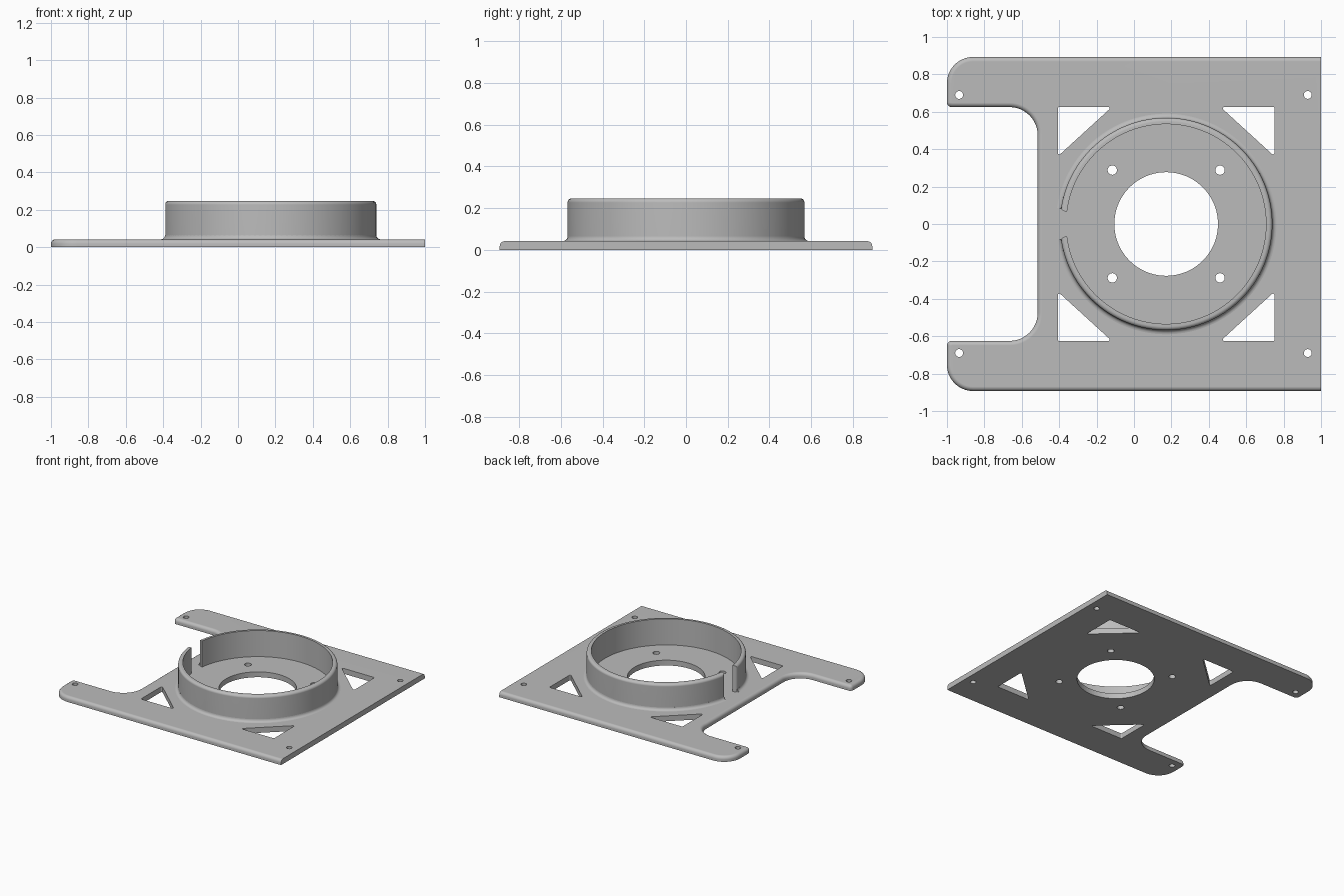
import bpy, bmesh, math
from mathutils import Vector

if "Cube" in bpy.data.objects:
    bpy.data.objects.remove(bpy.data.objects["Cube"])

CX = 0.172            # ring centre on x
PLATE = 0.042         # plate thickness
TOP = 0.247           # ring wall height

grey = bpy.data.materials.new("grey")
grey.use_nodes = True
COLOUR = (0.5, 0.5, 0.5, 1)
grey.diffuse_color = COLOUR
grey.node_tree.nodes["Principled BSDF"].inputs["Base Color"].default_value = COLOUR


def rounded(corners):
    """Outline from (x, y, radius) corners, each replaced by an arc."""
    out = []
    for i, (x, y, r) in enumerate(corners):
        p = Vector((x, y))
        if r == 0:
            out.append(p)
            continue
        a = (Vector(corners[i - 1][:2]) - p).normalized()
        b = (Vector(corners[(i + 1) % len(corners)][:2]) - p).normalized()
        half = a.angle(b) / 2
        centre = p + (a + b).normalized() * r / math.sin(half)
        start = p + a * r / math.tan(half) - centre
        sweep = start.angle_signed(p + b * r / math.tan(half) - centre)
        steps = 12 if r > 0.1 else 5
        for k in range(steps + 1):
            t = -sweep * k / steps
            out.append(centre + Vector((start.x * math.cos(t) - start.y * math.sin(t),
                                        start.x * math.sin(t) + start.y * math.cos(t))))
    return out


def circle(x, y, r, n):
    return [Vector((x + r * math.cos(math.tau * k / n), y + r * math.sin(math.tau * k / n)))
            for k in range(n)]


def prism(bm, outline, z0, z1):
    face = bm.faces.new([bm.verts.new((p.x, p.y, z0)) for p in outline])
    ext = bmesh.ops.extrude_face_region(bm, geom=[face])
    bmesh.ops.translate(bm, vec=(0, 0, z1 - z0),
                        verts=[v for v in ext["geom"] if isinstance(v, bmesh.types.BMVert)])


def round_edges(bm, test, size):
    edges = [e for e in bm.edges if test(e)]
    bmesh.ops.bevel(bm, geom=edges, offset=size, segments=4, profile=0.5, affect='EDGES')


def make(name, bm):
    bmesh.ops.recalc_face_normals(bm, faces=bm.faces)
    mesh = bpy.data.meshes.new(name)
    bm.to_mesh(mesh)
    bm.free()
    ob = bpy.data.objects.new(name, mesh)
    bpy.context.collection.objects.link(ob)
    mesh.materials.append(grey)
    return ob


def smooth(ob):
    bpy.ops.object.select_all(action='DESELECT')
    ob.select_set(True)
    bpy.context.view_layer.objects.active = ob
    bpy.ops.object.shade_smooth_by_angle(angle=math.radians(30))
    mod = ob.modifiers.new("flat faces", 'WEIGHTED_NORMAL')
    mod.keep_sharp = True


# Base plate with two arms; every top edge is rounded except the straight +x side
half = [(1, 0.893, 0), (-1, 0.893, 0.14), (-1, 0.625, 0.025), (-0.515, 0.625, 0.15)]
bm = bmesh.new()
prism(bm, rounded(half + [(x, -y, r) for x, y, r in reversed(half)]), 0, PLATE)
round_edges(bm, lambda e: all(v.co.z > PLATE / 2 for v in e.verts)
            and not all(v.co.x > 0.99 for v in e.verts), 0.024)
plate = make("base_plate", bm)

# Cutter for the opening, screw holes and corner triangles
bm = bmesh.new()
cuts = [circle(CX, 0, 0.277, 96)]
for sy in (-1, 1):
    cuts += [circle(x, sy * 0.69, 0.021, 24) for x in (-0.935, 0.929)]
    for sx in (-1, 1):
        cuts.append(circle(CX + sx * 0.288, sy * 0.288, 0.025, 24))
        cuts.append(rounded([(CX + sx * 0.579, sy * 0.626, 0.008),
                             (CX + sx * 0.29, sy * 0.626, 0.008),
                             (CX + sx * 0.579, sy * 0.362, 0.008)]))
for outline in cuts:
    prism(bm, outline, -0.1, 0.15)
cutter = make("hole_cutter", bm)
cutter.hide_render = True
mod = plate.modifiers.new("holes", 'BOOLEAN')
mod.operation = 'DIFFERENCE'
mod.solver = 'EXACT'
mod.object = cutter
bpy.context.view_layer.objects.active = plate
bpy.ops.object.modifier_apply(modifier=mod.name)
bpy.data.objects.remove(cutter)
smooth(plate)


def open_ring(profile, gap):
    """Sweep an (r, z) profile round the centre, leaving a gap at -x."""
    bm = bmesh.new()
    n = 120
    angles = [-math.pi + gap + (math.tau - 2 * gap) * k / n for k in range(n + 1)]
    loops = [[bm.verts.new((CX + r * math.cos(a), r * math.sin(a), z)) for r, z in profile]
             for a in angles]
    m = len(profile)
    for a, b in zip(loops, loops[1:]):
        for j in range(m):
            bm.faces.new((a[j], a[(j + 1) % m], b[(j + 1) % m], b[j]))
    bm.faces.new(loops[0])
    bm.faces.new(loops[-1])
    return bm


# Ring wall, rounded along its outer top edge and outer end edges
INNER, OUTER, SUNK = 0.534, 0.568, 0.02
GAP = 0.125
bm = open_ring([(INNER, SUNK), (OUTER, SUNK), (OUTER, TOP), (INNER, TOP)], GAP)


def outer_edge(e):
    if any(math.hypot(v.co.x - CX, v.co.y) < OUTER - 0.01 for v in e.verts):
        return False
    low = min(v.co.z for v in e.verts)
    upright = abs(e.verts[0].co.z - e.verts[1].co.z) > 0.1
    at_end = e.verts[0].co.x < CX and abs(e.verts[0].co.y) < OUTER * math.sin(GAP) + 0.005
    return low > TOP - 0.01 or (upright and at_end)


round_edges(bm, outer_edge, 0.02)
smooth(make("ring_wall", bm))

# Concave fillet where the wall meets the plate
F = 0.022
arc = [(OUTER + F - F * math.cos(t), PLATE + F - F * math.sin(t))
       for t in (math.pi / 2 * k / 5 for k in range(6))]
bm = open_ring([(OUTER - 0.01, PLATE - 0.01), (OUTER - 0.01, PLATE + F)] + arc
               + [(OUTER + F, PLATE - 0.01)], GAP + 0.02)
smooth(make("ring_fillet", bm))
